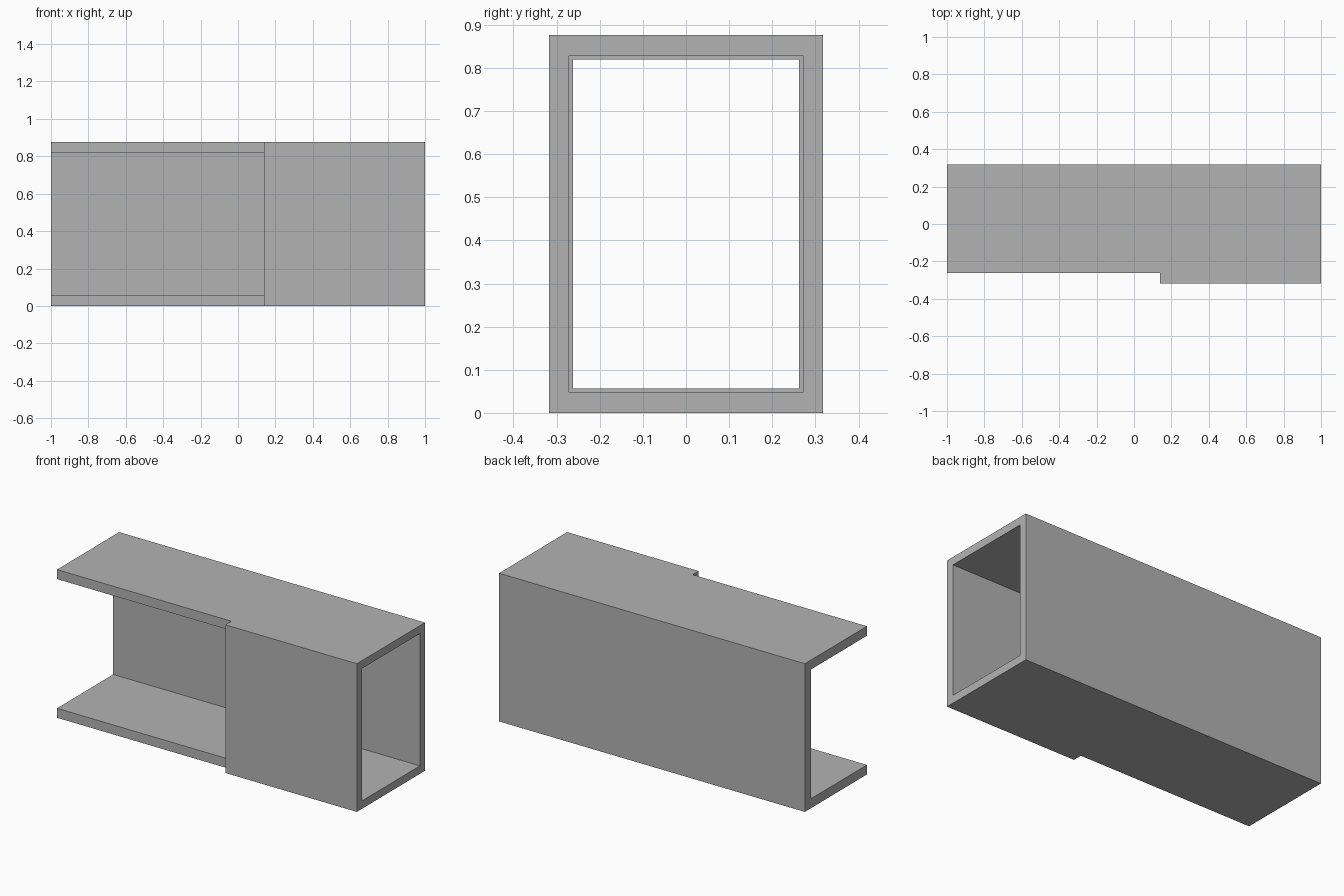
import bpy, bmesh

if "Cube" in bpy.data.objects:
    bpy.data.objects.remove(bpy.data.objects["Cube"], do_unlink=True)

grey = bpy.data.materials.new("plain grey")
grey.use_nodes = True
colour = (0.45, 0.45, 0.45, 1)
grey.diffuse_color = colour
grey.node_tree.nodes["Principled BSDF"].inputs["Base Color"].default_value = colour

HALF_LENGTH, HALF_WIDTH, HEIGHT = 1.0, 0.318, 0.876
WALL, THIN_WALL = 0.056, 0.047
COVER_START, RECESS_START = 0.14, 0.35
OVER = 0.2


def box(name, x, y, z):
    """Box between the given (low, high) limits on each axis."""
    bm = bmesh.new()
    bmesh.ops.create_cube(bm, size=1)
    for v in bm.verts:
        v.co = [limits[c > 0] for limits, c in zip((x, y, z), v.co)]
    mesh = bpy.data.meshes.new(name)
    bm.to_mesh(mesh)
    bm.free()
    mesh.materials.append(grey)
    obj = bpy.data.objects.new(name, mesh)
    bpy.context.collection.objects.link(obj)
    return obj


def cut(target, cutter):
    """Subtract the cutter, then discard it."""
    cutter.hide_render = True
    mod = target.modifiers.new("cut", 'BOOLEAN')
    mod.operation = 'DIFFERENCE'
    mod.solver = 'EXACT'
    mod.object = cutter
    bpy.context.view_layer.objects.active = target
    bpy.ops.object.modifier_apply(modifier=mod.name)
    bpy.data.objects.remove(cutter, do_unlink=True)


def bore(name, start, wall):
    """Rectangular passage from x = start out through the +x end."""
    inner = HALF_WIDTH - wall
    return box(name, (start, HALF_LENGTH + OVER), (-inner, inner), (wall, HEIGHT - wall))


# Outer body
body = box("rectangular_channel", (-HALF_LENGTH, HALF_LENGTH),
           (-HALF_WIDTH, HALF_WIDTH), (0, HEIGHT))

# Front wall removed along one end, leaving an open channel
cut(body, box("front_opening", (-HALF_LENGTH - OVER, COVER_START),
              (-HALF_WIDTH - OVER, WALL - HALF_WIDTH), (-OVER, HEIGHT + OVER)))

# Passage along the whole length, then the slightly wider socket
cut(body, bore("passage", -HALF_LENGTH - OVER, WALL))
cut(body, bore("socket", RECESS_START, THIN_WALL))
